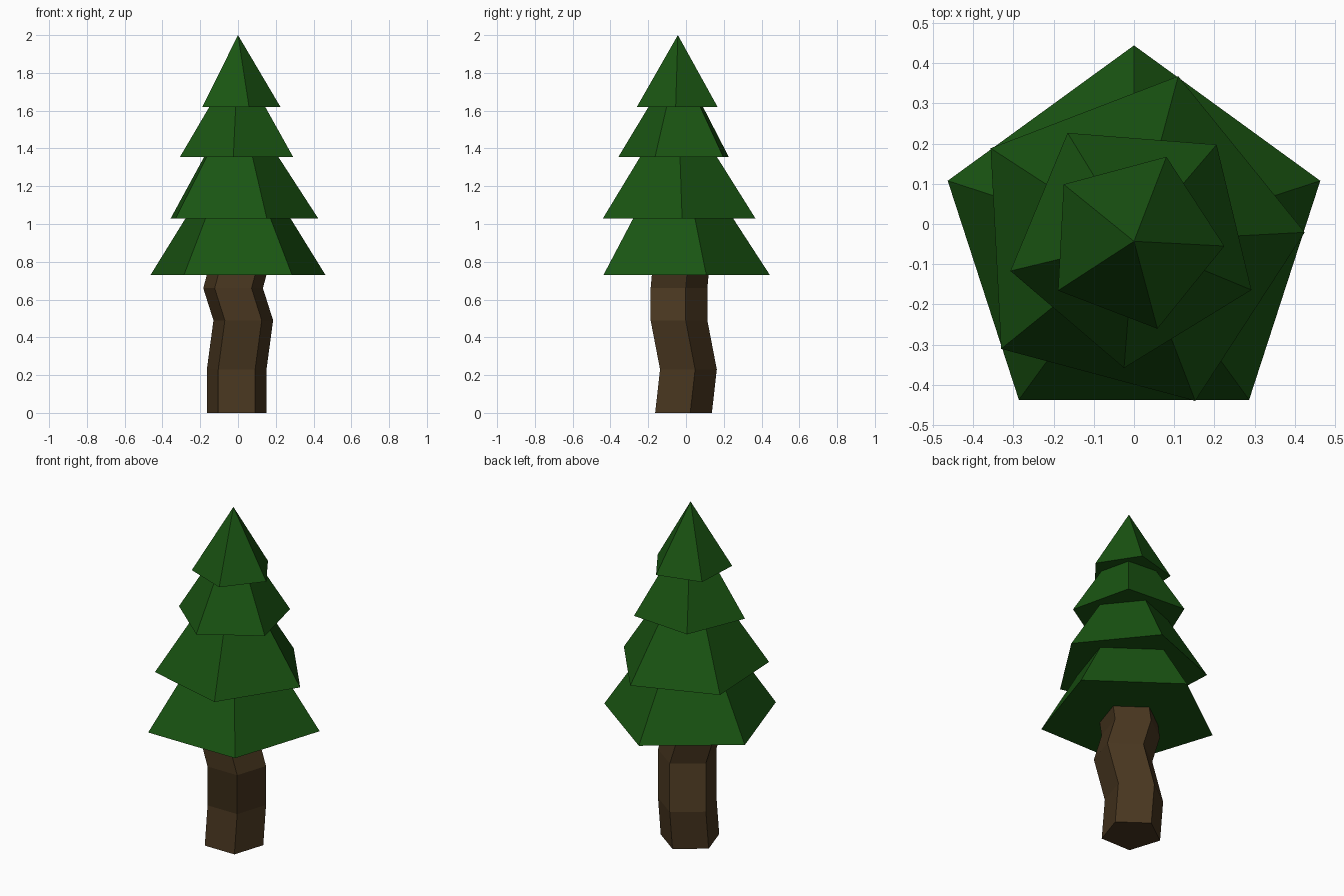
import bpy, bmesh
from math import radians, cos, sin, tau

if "Cube" in bpy.data.objects:
    bpy.data.objects.remove(bpy.data.objects["Cube"])

SIDES = 5


def material(name, color):
    m = bpy.data.materials.new(name)
    m.diffuse_color = color
    m.use_nodes = True
    m.node_tree.nodes["Principled BSDF"].inputs["Base Color"].default_value = m.diffuse_color
    return m


def loft(name, rings, mat, apex=None):
    """Pentagonal rings (cx, cy, z, radius, start angle) joined by quads, closed below."""
    bm = bmesh.new()
    loops = []
    for cx, cy, z, r, deg in rings:
        angles = [radians(deg) + tau * i / SIDES for i in range(SIDES)]
        loops.append([bm.verts.new((cx + r * cos(a), cy + r * sin(a), z)) for a in angles])
    bm.faces.new(loops[0][::-1])
    for lo, hi in zip(loops, loops[1:]):
        for i in range(SIDES):
            j = (i + 1) % SIDES
            bm.faces.new((lo[i], lo[j], hi[j], hi[i]))
    if apex:
        tip = bm.verts.new(apex)
        for i in range(SIDES):
            bm.faces.new((loops[-1][i], loops[-1][(i + 1) % SIDES], tip))
    mesh = bpy.data.meshes.new(name)
    bm.to_mesh(mesh)
    bm.free()
    mesh.materials.append(mat)
    obj = bpy.data.objects.new(name, mesh)
    bpy.context.collection.objects.link(obj)
    return obj


bark = material("bark", (0.065, 0.037, 0.014, 1))
needles = material("needles", (0.01, 0.09, 0.006, 1))

# Crooked trunk: ring centres and heights
path = [(-0.007, -0.029, 0), (-0.007, -0.003, 0.23), (0.028, -0.053, 0.49),
        (-0.026, -0.053, 0.66), (-0.006, -0.046, 0.735)]
loft("trunk", [(x, y, z, 0.166, 90) for x, y, z in path], bark)

# Foliage tiers, each turned differently: bottom z, top z, bottom radius, top radius, angle
CY = -0.043
tiers = [(0.73, 1.03, 0.487, 0.292, 90),
         (1.03, 1.355, 0.425, 0.214, 75),
         (1.355, 1.62, 0.316, 0.156, 49.5)]
for n, (z0, z1, r0, r1, deg) in enumerate(tiers, 1):
    loft(f"foliage_tier_{n}", [(0, CY, z0, r0, deg), (0, CY, z1, r1, deg)], needles)

# Pointed crown
loft("foliage_top", [(0, CY, 1.62, 0.225, 69)], needles, apex=(0, CY, 2.0))
